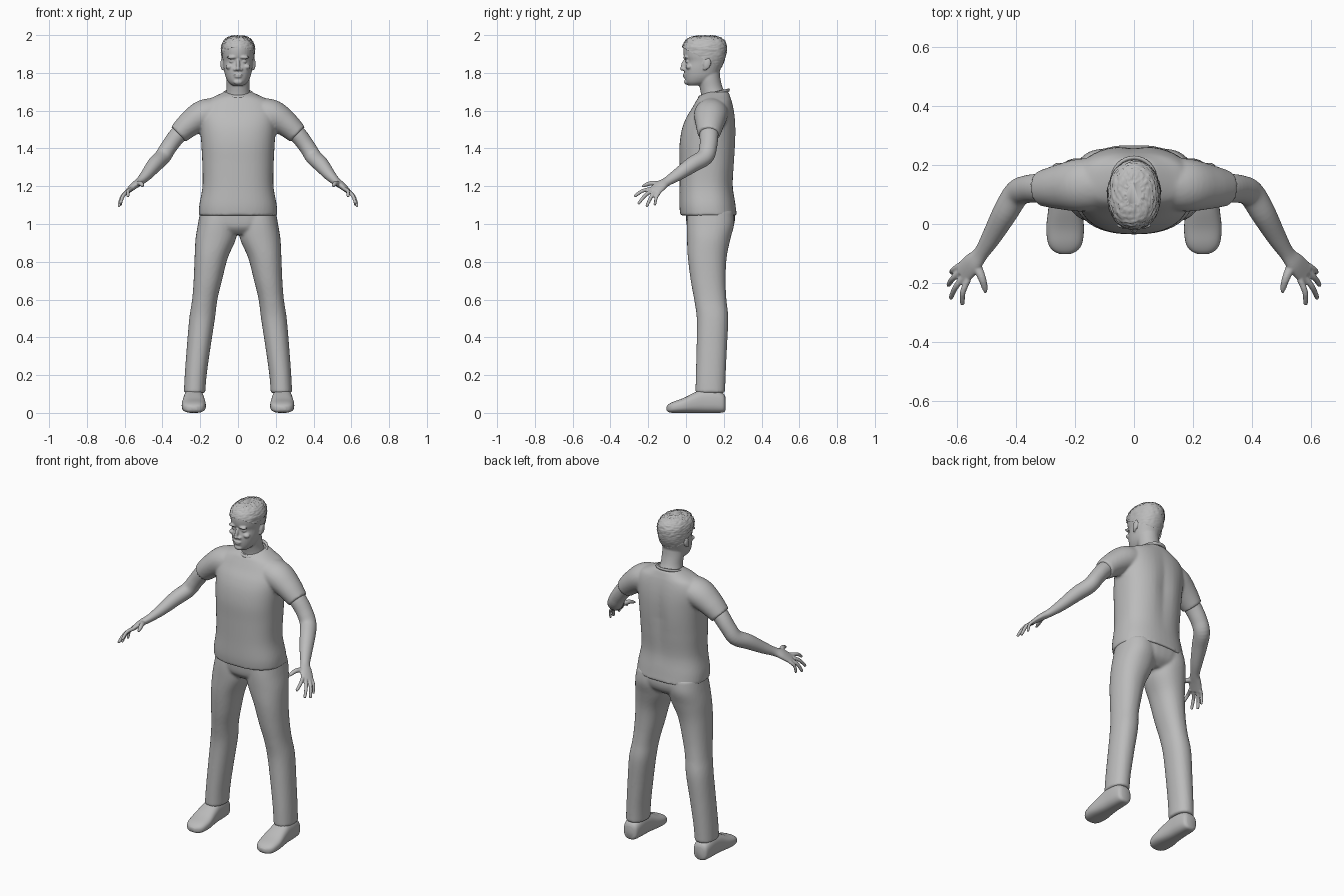
import bpy, bmesh, math, random
from mathutils import Vector, Matrix

if "Cube" in bpy.data.objects:
    bpy.data.objects.remove(bpy.data.objects["Cube"])

random.seed(4)
grey = bpy.data.materials.new("plain_grey")
grey.diffuse_color = (0.5, 0.5, 0.5, 1)
grey.use_nodes = True
grey.node_tree.nodes["Principled BSDF"].inputs["Base Color"].default_value = grey.diffuse_color
X, Y, Z = Vector((1, 0, 0)), Vector((0, 1, 0)), Vector((0, 0, 1))


def spline(rows, k):
    """Catmull-Rom interpolation of rows of numbers."""
    out, n = [], len(rows)
    for i in range(n - 1):
        a, b, c, d = (rows[max(0, min(n - 1, j))] for j in (i - 1, i, i + 1, i + 2))
        for s in range(k):
            t = s / k
            out.append([0.5 * (2 * q + (r - p) * t + (2 * p - 5 * q + 4 * r - w) * t * t
                               + (3 * q - p - 3 * r + w) * t ** 3)
                        for p, q, r, w in zip(a, b, c, d)])
    return out + [list(rows[-1])]


def loft(bm, rows, side=X, up=None, power=2.0, n=32, k=5):
    """Skin superellipse rings (x, y, z, half width, half depth)."""
    rows = spline(rows, k)
    pts = [Vector(r[:3]) for r in rows]
    rings = []
    for i, r in enumerate(rows):
        u, v = side, up
        if up is None:
            t = (pts[min(i + 1, len(pts) - 1)] - pts[max(i - 1, 0)]).normalized()
            u = (side - t * side.dot(t)).normalized()
            v = t.cross(u)
        ring = []
        for j in range(n):
            c, s = math.cos(math.tau * j / n), math.sin(math.tau * j / n)
            c = math.copysign(abs(c) ** (2 / power), c)
            s = math.copysign(abs(s) ** (2 / power), s)
            ring.append(bm.verts.new(pts[i] + u * c * max(r[3], .002) + v * s * max(r[4], .002)))
        rings.append(ring)
    for a, b in zip(rings, rings[1:]):
        for j in range(n):
            bm.faces.new((a[j], a[(j + 1) % n], b[(j + 1) % n], b[j]))
    bm.faces.new(rings[0][::-1])
    bm.faces.new(rings[-1])


def upright(bm, rows, **kw):
    """Loft of level rings given as (z, centre x, half width, front y, back y)."""
    loft(bm, [(x, (f + b) / 2, z, w, (b - f) / 2) for z, x, w, f, b in rows], X, Y, **kw)


def blob(bm, centre, size, tilt=0):
    m = Matrix.Translation(centre) @ Matrix.Rotation(tilt, 4, 'X') @ Matrix.Diagonal((*size, 1))
    bmesh.ops.create_icosphere(bm, subdivisions=3, radius=1, matrix=m)


def flip(bm):
    for v in bm.verts:
        v.co.x *= -1


def both_sides(bm):
    old = bm.faces[:]
    new = bmesh.ops.duplicate(bm, geom=bm.verts[:] + bm.edges[:] + old)["geom"]
    for v in (g for g in new if isinstance(g, bmesh.types.BMVert)):
        v.co.x *= -1


def finish(name, bm, voxel=0, smooth=3):
    bmesh.ops.recalc_face_normals(bm, faces=bm.faces[:])
    for f in bm.faces:
        f.smooth = True
    me = bpy.data.meshes.new(name)
    bm.to_mesh(me)
    bm.free()
    me.materials.append(grey)
    ob = bpy.data.objects.new(name, me)
    bpy.context.collection.objects.link(ob)
    if voxel:
        m = ob.modifiers.new("merge", 'REMESH')
        m.mode, m.voxel_size, m.use_smooth_shade = 'VOXEL', voxel, True
        m = ob.modifiers.new("soften", 'SMOOTH')
        m.factor, m.iterations = 0.5, smooth
    return ob


# Shirt: torso and sleeves merged
bm = bmesh.new()
upright(bm, [(1.045, 0, .208, -.03, .27), (1.10, 0, .205, -.035, .262), (1.2, 0, .188, -.034, .25),
             (1.32, 0, .189, -.034, .258), (1.42, 0, .194, -.034, .265), (1.5, 0, .2, -.022, .266),
             (1.56, 0, .205, .0, .262), (1.61, 0, .2, .03, .254), (1.65, 0, .175, .053, .244),
             (1.675, 0, .125, .07, .235), (1.7, 0, .072, .11, .225)], power=2.4, n=48)
for v in bm.verts:                      # spine hollow
    if v.co.y > .18:
        v.co.y -= .014 * math.exp(-(v.co.x / .04) ** 2) * max(0, 1 - abs(v.co.z - 1.42) / .28)
sleeve = bmesh.new()
loft(bm, [(.09, .14, 1.6, .085, .07), (.18, .132, 1.578, .09, .08), (.255, .126, 1.53, .076, .068),
          (.316, .121, 1.475, .06, .055)], Y)
loft(bm, [(-.09, .14, 1.6, .085, .07), (-.18, .132, 1.578, .09, .08), (-.255, .126, 1.53, .076, .068),
          (-.316, .121, 1.475, .06, .055)], Y)
sleeve.free()
finish("shirt", bm, .008, 4)

# Collar band
bm = bmesh.new()
n = 48
for i in range(n):
    a = math.tau * i / n
    for j in range(8):
        b = math.tau * j / 8
        r = .073 + .007 * math.cos(b)
        y = math.sin(a) * (r + .004)
        bm.verts.new((math.cos(a) * r, .148 + y, 1.69 + .24 * y + .009 * math.sin(b)))
bm.verts.ensure_lookup_table()
for i in range(n):
    for j in range(8):
        p, q, j2 = i * 8, (i + 1) % n * 8, (j + 1) % 8
        bm.faces.new([bm.verts[t] for t in (p + j, q + j, q + j2, p + j2)])
finish("collar", bm)

# Trousers: two legs and hips merged
bm = bmesh.new()
upright(bm, [(.105, .23, .057, .05, .207), (.2, .224, .058, .052, .21), (.35, .208, .063, .056, .217),
             (.5, .19, .068, .057, .224), (.6, .176, .067, .043, .214), (.7, .16, .075, .025, .21),
             (.82, .142, .088, .01, .215), (.92, .118, .107, .005, .235), (1.0, .107, .105, .004, .255),
             (1.07, .1, .1, .01, .25)], power=2.2)
both_sides(bm)
upright(bm, [(.945, 0, .09, .04, .2), (.98, 0, .17, .008, .245), (1.03, 0, .203, .0, .26),
             (1.09, 0, .195, .0, .25)], power=2.4)
finish("trousers", bm, .008, 4)

# Head and neck: skull, jaw, facial features and ears merged
HEAD = [(1.733, 0, .03, .012, .09), (1.75, 0, .05, -.002, .13), (1.78, 0, .066, -.008, .165),
        (1.82, 0, .075, -.009, .183), (1.86, 0, .08, -.002, .2), (1.89, 0, .083, -.012, .208),
        (1.93, 0, .084, -.014, .212), (1.96, 0, .074, -.002, .204), (1.982, 0, .052, .025, .18),
        (1.992, 0, .02, .07, .135)]
bm = bmesh.new()
upright(bm, HEAD, power=2.15)
upright(bm, [(1.64, 0, .085, .08, .225), (1.68, 0, .068, .08, .215), (1.72, 0, .061, .073, .195),
             (1.77, 0, .062, .06, .182), (1.82, 0, .06, .05, .178)])
blob(bm, (0, -.012, 1.842), (.010, .014, .034), -.3)       # nose bridge
blob(bm, (0, -.018, 1.822), (.012, .014, .011))            # nose tip
blob(bm, (0, .002, 1.752), (.024, .012, .014))             # chin
blob(bm, (0, -.008, 1.791), (.024, .009, .005))            # upper lip
blob(bm, (0, -.007, 1.780), (.020, .009, .006))            # lower lip
for s in (1, -1):
    blob(bm, (s * .016, -.009, 1.818), (.009, .010, .008))  # nostril
    blob(bm, (s * .034, -.004, 1.882), (.026, .012, .008))  # brow
    blob(bm, (s * .033, .008, 1.861), (.014, .011, .009))   # eye
    blob(bm, (s * .046, .016, 1.832), (.020, .018, .014))   # cheek
    blob(bm, (s * .084, .112, 1.847), (.009, .019, .031), -.25)
    blob(bm, (s * .081, .1, 1.825), (.007, .010, .012))     # ear lobe
finish("head", bm, .0045, 2)

# Short cropped hair: enlarged crown cut along a sloping hairline
bm = bmesh.new()
upright(bm, [(z + .005, x, w + .005, f - .005, b + .004) for z, x, w, f, b in HEAD[3:]],
        power=2.15, n=64, k=8)
bmesh.ops.bisect_plane(bm, geom=bm.verts[:] + bm.edges[:] + bm.faces[:], plane_co=(0, -.02, 1.935),
                       plane_no=(0, .115, .22), clear_inner=True)
for v in bm.verts:
    amount = .0035 if v.co.z > 1.9 else .0015
    v.co += Vector((v.co.x, v.co.y - .1, v.co.z - 1.87)).normalized() * random.uniform(-amount, amount)
finish("hair", bm)

# Arms with hands, and shoes, built once per side
ACROSS = Vector((-.524, -.786, .328))
KNUCKLE = Vector((.58, -.165, 1.175))
FINGERS = [(-.029, (.62, -.165, 1.103), .0085), (-.010, (.63, -.207, 1.096), .0095),
           (.011, (.622, -.25, 1.110), .0095), (.030, (.583, -.27, 1.148), .0095)]
for sign, label in ((1, "left"), (-1, "right")):
    bm = bmesh.new()
    loft(bm, [(.22, .125, 1.555, .05, .047), (.31, .122, 1.48, .05, .046), (.365, .118, 1.41, .047, .043),
              (.4, .1, 1.355, .046, .043), (.44, .035, 1.315, .043, .041), (.485, -.045, 1.26, .034, .031),
              (.52, -.1, 1.225, .027, .022), (.55, -.135, 1.203, .036, .019), (.585, -.17, 1.171, .038, .012)],
         ACROSS)
    for offset, tip, r in FINGERS:
        base, tip = KNUCKLE + ACROSS * offset, Vector(tip)
        bend = base.lerp(tip, .5) + Vector((.008, -.003, .008))
        end = tip + (tip - bend).normalized() * .004
        loft(bm, [(*base, r * 1.2, r * 1.2), (*bend, r * 1.05, r * 1.05), (*tip, r * .85, r * .85),
                  (*end, r * .4, r * .4)], ACROSS, n=12)
    loft(bm, [(.54, -.13, 1.208, .018, .015), (.518, -.18, 1.216, .014, .013), (.508, -.213, 1.207, .011, .010),
              (.504, -.234, 1.198, .005, .005)], X, n=12)
    if sign < 0:
        flip(bm)
    finish(label + "_arm", bm, .0045, 2)

    bm = bmesh.new()
    shoe = [(.208, .028, .012, .085), (.195, .044, .002, .105), (.15, .051, 0, .125), (.09, .054, 0, .125),
            (.045, .058, 0, .108), (-.015, .064, 0, .078), (-.065, .058, 0, .06), (-.09, .042, .003, .047),
            (-.102, .018, .012, .035)]
    loft(bm, [(.234, y, (lo + hi) / 2, w, (hi - lo) / 2) for y, w, lo, hi in shoe], X, Z, power=2.7)
    if sign < 0:
        flip(bm)
    finish(label + "_shoe", bm)
